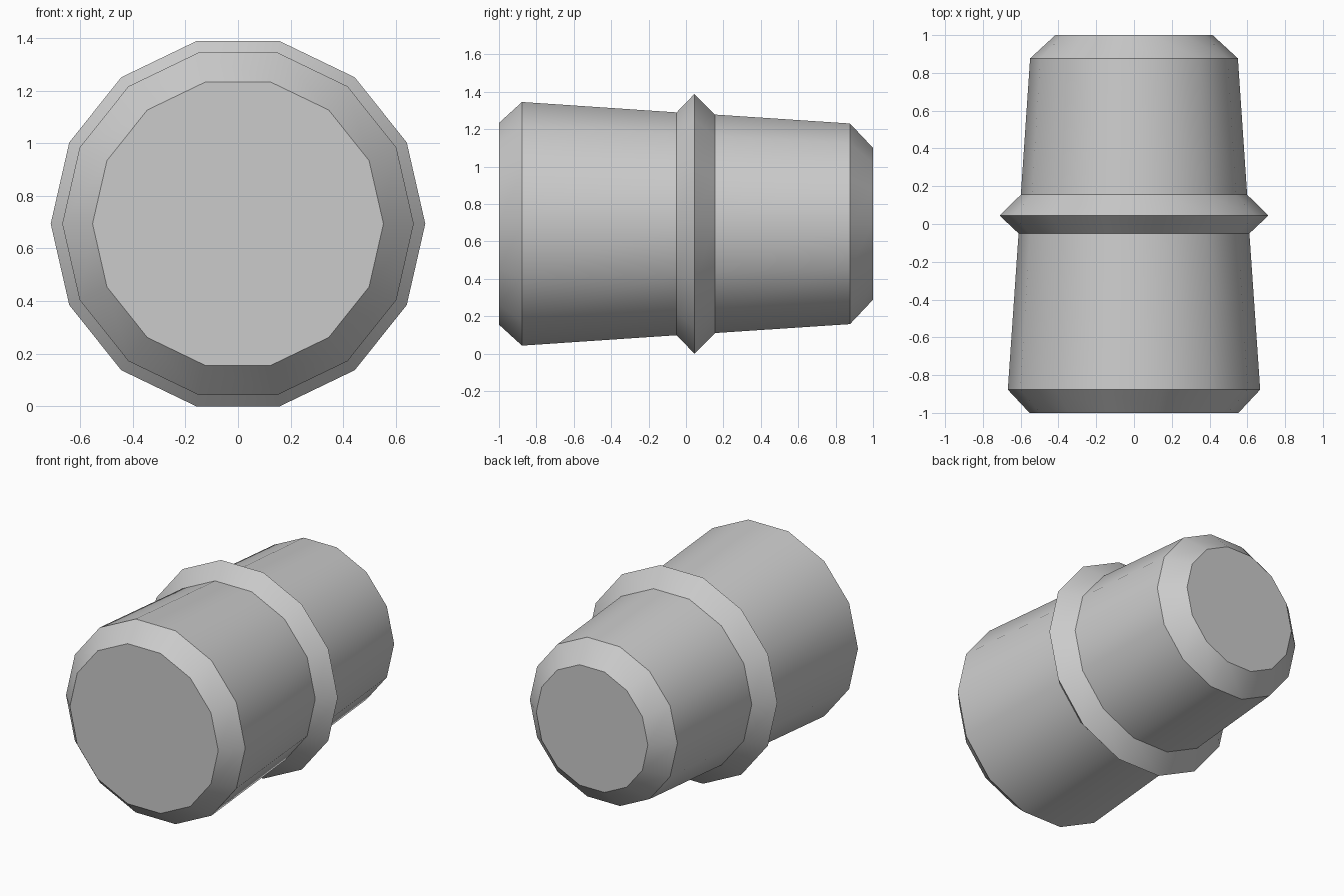
import bpy, bmesh, math

if "Cube" in bpy.data.objects:
    bpy.data.objects.remove(bpy.data.objects["Cube"])

SIDES = 14
CENTRE_Z = 0.694

# Profile along y: (y, radius) from wide front cap, past the ridge, to narrow back cap
PROFILE = [(-1.0, 0.553), (-0.877, 0.668), (-0.05, 0.611), (0.045, 0.712),
           (0.155, 0.599), (0.877, 0.55), (1.0, 0.416)]


def ring(bm, y, r):
    step = 2 * math.pi / SIDES
    return [bm.verts.new((r * math.cos(i * step), y, CENTRE_Z + r * math.sin(i * step)))
            for i in range(SIDES)]


# Tapered barrel with bevelled ends and a raised middle ridge
bm = bmesh.new()
rings = [ring(bm, y, r) for y, r in PROFILE]
for a, b in zip(rings, rings[1:]):
    for i in range(SIDES):
        j = (i + 1) % SIDES
        bm.faces.new((a[i], a[j], b[j], b[i]))

# Flat end caps
bm.faces.new(rings[0])
bm.faces.new(rings[-1])
bmesh.ops.recalc_face_normals(bm, faces=bm.faces)

mesh = bpy.data.meshes.new("barrel")
bm.to_mesh(mesh)
bm.free()
barrel = bpy.data.objects.new("barrel", mesh)
bpy.context.collection.objects.link(barrel)

# Smooth around the sides, sharp at the rims
bpy.context.view_layer.objects.active = barrel
barrel.select_set(True)
bpy.ops.object.shade_smooth_by_angle(angle=math.radians(30))
